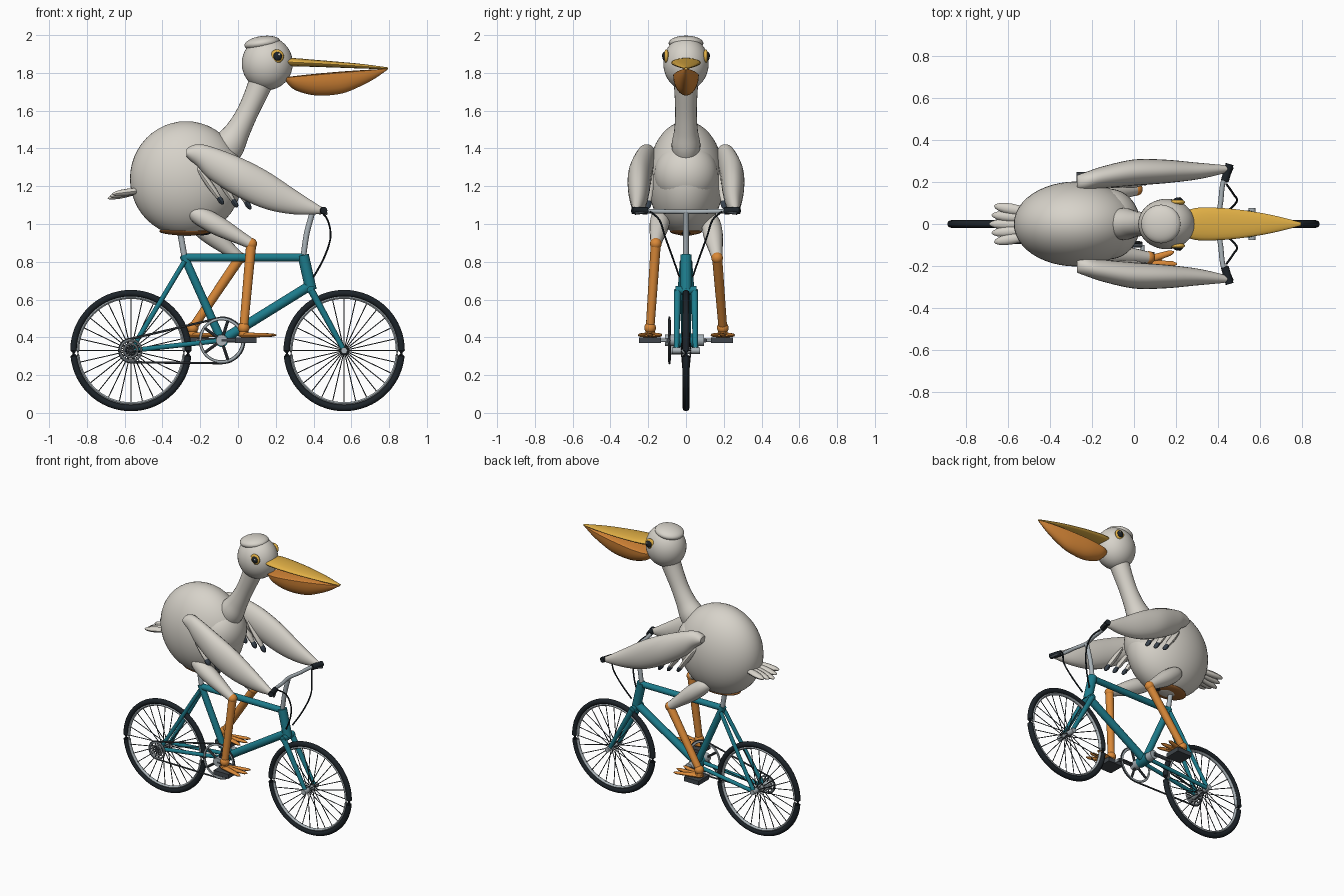
import bpy, bmesh
from math import sin, cos, pi, radians, atan2
from mathutils import Vector as V, Matrix

cube = bpy.data.objects.get("Cube")
if cube:
    bpy.data.objects.remove(cube)


def material(name, r, g, b):
    m = bpy.data.materials.new(name)
    m.use_nodes = True
    m.diffuse_color = (r, g, b, 1)
    m.node_tree.nodes["Principled BSDF"].inputs["Base Color"].default_value = (r, g, b, 1)
    return m


WHITE = material("plumage white", .68, .65, .59)
YELLOW = material("bill yellow", .75, .43, .06)
ORANGE = material("skin orange", .70, .25, .04)
TEAL = material("frame teal", .012, .20, .26)
RUBBER = material("rubber black", .012, .017, .022)
METAL = material("metal grey", .40, .45, .48)
DARK = material("dark steel", .05, .06, .07)
SLATE = material("feather tip slate", .04, .055, .075)
BROWN = material("saddle brown", .35, .13, .03)


def finish(name, mat, bm):
    bmesh.ops.recalc_face_normals(bm, faces=bm.faces)
    me = bpy.data.meshes.new(name)
    bm.to_mesh(me)
    bm.free()
    me.materials.append(mat)
    me.shade_smooth()
    me.set_sharp_from_angle(angle=radians(40))
    ob = bpy.data.objects.new(name, me)
    bpy.context.collection.objects.link(ob)
    return ob


def ellipsoid(name, mat, centre, radii, tilt=0, seg=32):
    bm = bmesh.new()
    bmesh.ops.create_uvsphere(bm, u_segments=seg, v_segments=seg // 2, radius=1)
    bm.transform(Matrix.Translation(centre) @ Matrix.Rotation(tilt, 4, 'Y') @ Matrix.Diagonal((*radii, 1)))
    return finish(name, mat, bm)


def rods(name, mat, segments, r, r2=None, sides=12):
    """Straight round bars between pairs of points, in one object."""
    bm = bmesh.new()
    for p, q in segments:
        p, q = V(p), V(q)
        m = Matrix.Translation((p + q) / 2) @ (q - p).to_track_quat('Z', 'Y').to_matrix().to_4x4()
        bmesh.ops.create_cone(bm, cap_ends=True, segments=sides, radius1=r,
                              radius2=r if r2 is None else r2, depth=(q - p).length, matrix=m)
    return finish(name, mat, bm)


def spline(rows, steps=5):
    """Catmull-Rom through rows of equal length."""
    out = []
    ext = [rows[0], *rows, rows[-1]]
    for a, b, c, d in zip(ext, ext[1:], ext[2:], ext[3:]):
        for i in range(steps):
            t = i / steps
            out.append([(2 * q + (r - p) * t + (2 * p - 5 * q + 4 * r - s) * t * t
                         + (3 * q - p - 3 * r + s) * t ** 3) / 2 for p, q, r, s in zip(a, b, c, d)])
    return out + [list(rows[-1])]


def sweep(name, mat, rows, sides=16, along=None, top=1.0, closed=False):
    """Skin over rows of x, y, z, half width, half height."""
    bm, rings, n = bmesh.new(), [], len(rows)
    for i, (x, y, z, a, b) in enumerate(rows):
        after = rows[(i + 1) % n if closed else min(i + 1, n - 1)]
        t = along or (V(after[:3]) - V(rows[i - 1 if closed else max(i - 1, 0)][:3]))
        side = t.cross(V((0, 0, 1)))
        side = side.normalized() if side.length > 1e-4 else V((0, 1, 0))
        up = side.cross(t).normalized()
        ring = []
        for k in range(sides):
            u, w = cos(2 * pi * k / sides), sin(2 * pi * k / sides)
            ring.append(bm.verts.new(V((x, y, z)) + side * u * a + up * w * b * (top if w > 0 else 1)))
        rings.append(ring)
    for i in range(n if closed else n - 1):
        r, s = rings[i], rings[(i + 1) % n]
        for k in range(sides):
            bm.faces.new((r[k], r[(k + 1) % sides], s[(k + 1) % sides], s[k]))
    if not closed:
        bm.faces.new(rings[0])
        bm.faces.new(rings[-1])
    return finish(name, mat, bm)


def tube(name, mat, pts, r, sides=8):
    return sweep(name, mat, spline([(*p, r, r) for p in pts]), sides)


def hoop(name, mat, centre, radius, a, b, seg=64, sides=10):
    cx, cy, cz = centre
    return sweep(name, mat, [(cx + radius * cos(2 * pi * i / seg), cy, cz + radius * sin(2 * pi * i / seg), a, b)
                             for i in range(seg)], sides, closed=True)


def feather(name, mat, p, q, r):
    p, q = V(p), V(q)
    return sweep(name, mat, [(*p.lerp(q, (1 - cos(pi * i / 8)) / 2), max(r * sin(pi * i / 8), .001),
                              max(r * sin(pi * i / 8), .001) * .7) for i in range(9)], 10)


# Wheels
REAR, FRONT, BB = V((-.567, 0, .33)), V((.562, 0, .33)), V((-.087, 0, .384))
for label, c in (("rear", REAR), ("front", FRONT)):
    hoop(label + "_tyre", RUBBER, c, .304, .018, .018)
    hoop(label + "_rim", METAL, c, .281, .012, .008)
    rods(label + "_hub", METAL, [(c - V((0, .075, 0)), c + V((0, .075, 0)))], .017)
    spokes = []
    for i in range(28):
        a = 2 * pi * i / 28
        d = V((cos(a), 0, sin(a)))
        spokes.append((c + d * .012 + V((0, .025 * (-1) ** i, 0)), c + d * .28))
    rods(label + "_spokes", DARK, spokes, .0028, sides=5)

# Frame
SEAT, HEAD, CROWN = V((-.283, 0, .823)), V((.345, 0, .835)), V((.387, 0, .65))
rods("top_tube", TEAL, [(SEAT, (.35, 0, .823))], .021, sides=16)
rods("seat_tube", TEAL, [(SEAT + V((-.006, 0, .012)), BB)], .022, sides=16)
rods("down_tube", TEAL, [((.378, 0, .672), BB)], .026, sides=16)
rods("head_tube", TEAL, [(HEAD, CROWN)], .03, sides=16)
rods("bottom_bracket_shell", TEAL, [(BB - V((0, .045, 0)), BB + V((0, .045, 0)))], .035, sides=20)
rods("fork_crown", TEAL, [(CROWN - V((0, .055, 0)), CROWN + V((0, .055, 0)))], .022)
for s, label in ((1, "left"), (-1, "right")):
    y = V((0, s, 0))
    rods(label + "_fork_blade", TEAL, [(CROWN + y * .045, FRONT + y * .05)], .019, .013)
    rods(label + "_rear_stays", TEAL, [(SEAT + y * .02 - V((0, 0, .02)), REAR + y * .055),
                                       (BB + y * .03, REAR + y * .055)], .013)

# Seat post and saddle
rods("seat_post", METAL, [(SEAT, (-.305, 0, .95))], .016)
ellipsoid("saddle", BROWN, (-.28, 0, .962), (.137, .085, .022))
ellipsoid("saddle_nose", RUBBER, (-.19, 0, .958), (.05, .03, .018))

# Drivetrain
CY = V((0, -.088, 0))
RING, COG = BB + CY, REAR + CY
hoop("chainring", METAL, RING, .113, .007, .008, 48, 8)
rods("chainring_arms", DARK, [(RING, RING + V((cos(a), 0, sin(a))) * .112)
                              for a in (2 * pi * i / 5 for i in range(5))], .008, sides=8)
for r in (.055, .035):
    hoop("cog_ring", METAL, COG, r, .007, .006, 32, 8)
rods("cog_hub", METAL, [(COG, REAR)], .022)
rods("cog_teeth", DARK, [(COG, COG + V((cos(i * pi / 5), 0, sin(i * pi / 5))) * .055) for i in range(10)], .004, sides=6)
chain = [RING + V((cos(a), 0, sin(a))) * .121 for a in (-pi / 2 + pi * i / 16 for i in range(17))]
chain += [COG + V((cos(a), 0, sin(a))) * .062 for a in (pi / 2 + pi * i / 12 for i in range(13))]
rods("chain", DARK, list(zip(chain, chain[1:] + chain[:1])), .006, sides=6)
rods("crank_axle", METAL, [(BB - V((0, .11, 0)), BB + V((0, .095, 0)))], .03, sides=16)

# Cranks, pedals, legs and feet: one set per side
LEGS = (("left", 1, -.215, (-.24, .13, 1.02), (.01, .165, .82), (-.24, .195, .45)),
        ("right", -1, .041, (-.225, -.13, 1.055), (.07, -.16, .895), (.03, -.19, .45)))
for label, s, px, hip, knee, ankle in LEGS:
    rods(label + "_crank", DARK, [((BB.x, s * .1, BB.z), (px, s * .1, BB.z))], .012)
    rods(label + "_pedal_axle", METAL, [((px, s * .1, BB.z), (px, s * .2, BB.z))], .009)
    bm = bmesh.new()
    bmesh.ops.create_cube(bm, size=1, matrix=Matrix.Translation((px, s * .19, BB.z)) @ Matrix.Diagonal((.115, .115, .03, 1)))
    finish(label + "_pedal", DARK, bm)

    h, k, a = V(hip), V(knee), V(ankle)
    sweep(label + "_thigh", WHITE, spline([(*h.lerp(k, t), r, r) for t, r in
                                           ((-.1, .012), (-.06, .035), (.1, .05), (.4, .052), (.8, .036), (1, .028))]))
    ellipsoid(label + "_knee", ORANGE, k, (.031,) * 3, seg=20)
    rods(label + "_shin", ORANGE, [(k, a)], .027, .023, sides=16)
    ellipsoid(label + "_ankle", ORANGE, a, (.031,) * 3, seg=20)
    rods(label + "_heel", ORANGE, [(a, (a.x, a.y, .415))], .024, .026)
    toes = [V((a.x + .175 - abs(j) * .015, a.y + j * .058, .412)) for j in (-1, 0, 1)]
    heel = V((a.x - .025, a.y, .412))
    for toe in toes:
        sweep(label + "_toe", ORANGE, [(*heel.lerp(toe, t), r, r * .7) for t, r in
                                       ((0, .012), (.1, .02), (.5, .018), (.9, .013), (1, .004))], 10)
    bm = bmesh.new()
    web = [heel + V((.03, .02, 0)), heel + V((.03, -.02, 0)), toes[0].lerp(heel, .25),
           toes[1].lerp(heel, .4), toes[2].lerp(heel, .25)]
    face = bm.faces.new([bm.verts.new(p - V((0, 0, .008))) for p in web])
    lift = bmesh.ops.extrude_face_region(bm, geom=[face])["geom"]
    bmesh.ops.translate(bm, vec=(0, 0, .01), verts=[g for g in lift if isinstance(g, bmesh.types.BMVert)])
    finish(label + "_web", ORANGE, bm)

# Handlebar, grips and cables
tube("stem", METAL, [(.345, 0, .82), (.362, 0, .94), (.385, 0, 1.03), (.395, 0, 1.065)], .015, 12)
half = [(.45, .28, 1.072), (.422, .19, 1.068), (.412, .1, 1.066)]
tube("handlebar", METAL, half + [(.395, 0, 1.065)] + [(x, -y, z) for x, y, z in reversed(half)], .012, 12)
for s, label in ((1, "left"), (-1, "right")):
    rods(label + "_grip", RUBBER, [((.432, s * .205, 1.07), (.455, s * .285, 1.072))], .019)
    rods(label + "_brake_lever", DARK, [((.438, s * .2, 1.068), (.468, s * .27, 1.055))], .007)
    tube(label + "_cable", RUBBER, [(.44, s * .19, 1.065), (.475, s * .14, 1.02), (.49, s * .11, .93),
                                    (.455, s * .07, .82), (.40, s * .035, .72)], .005, 6)

# Body, neck and head
ellipsoid("body", WHITE, (-.275, 0, 1.24), (.297, .202, .304), seg=48)
ellipsoid("chest", WHITE, (-.12, 0, 1.265), (.15, .168, .17), seg=40)
sweep("neck", WHITE, spline([(-.11, 0, 1.33, .06, .08), (-.05, 0, 1.415, .076, .085), (.0, 0, 1.495, .063, .066),
                             (.05, 0, 1.59, .057, .057), (.105, 0, 1.71, .062, .062), (.14, 0, 1.80, .07, .07)]), 24)
ellipsoid("head", WHITE, (.155, 0, 1.85), (.135, .12, .141), seg=40)
ellipsoid("crown_cap", WHITE, (.128, 0, 1.957), (.095, .092, .038), radians(-8))
for s, label in ((1, "left"), (-1, "right")):
    ellipsoid(label + "_eye_ring", YELLOW, (.207, s * .104, 1.888), (.036, .014, .036), seg=24)
    ellipsoid(label + "_pupil", RUBBER, (.21, s * .114, 1.888), (.023, .012, .023), seg=20)
    ellipsoid(label + "_eye_glint", WHITE, (.218, s * .125, 1.897), (.006, .003, .006), seg=10)

# Bill and pouch
X = V((1, 0, 0))
sweep("upper_bill", YELLOW, spline([(.24, 0, 1.858, .06, .02), (.30, 0, 1.856, .077, .022), (.40, 0, 1.851, .077, .019),
                                    (.52, 0, 1.844, .066, .016), (.66, 0, 1.835, .042, .012),
                                    (.795, 0, 1.824, .008, .005)]), 20, X)
POUCH = [(.245, .03, .01), (.29, .058, .062), (.36, .067, .095), (.44, .066, .112), (.55, .056, .11),
         (.64, .043, .083), (.72, .027, .048), (.79, .006, .006)]
sweep("throat_pouch", ORANGE, spline([(x, 0, 1.775 + (x - .25) * .086, a, b) for x, a, b in POUCH]), 24, X, top=.06)

# Wings and under-feathers
WING = [(-.272, .2, 1.376, .03, .02), (-.255, .2, 1.374, .038, .036), (-.215, .207, 1.364, .045, .058),
        (-.15, .222, 1.325, .052, .087), (0, .245, 1.25, .062, .107), (.15, .25, 1.18, .056, .102),
        (.30, .252, 1.117, .04, .066), (.42, .26, 1.078, .021, .026), (.46, .264, 1.07, .01, .012)]
for s, label in ((1, "left"), (-1, "right")):
    sweep(label + "_wing", WHITE, spline([(x, s * y, z, a, b) for x, y, z, a, b in WING]), 24, X)
    for tx, tz in ((-.085, 1.115), (-.01, 1.10), (.06, 1.09)):
        tip, root = V((tx, s * .205, tz)), V((tx - .13, s * .19, 1.30))
        feather(label + "_under_feather", WHITE, root, tip, .026)
        feather(label + "_feather_tip", SLATE, tip.lerp(root, .2), tip + (tip - root) * .06, .021)

# Tail fan
for j in range(-2, 3):
    feather("tail_feather", WHITE, (-.50, j * .028, 1.18), (-.69 + abs(j) * .012, j * .043, 1.135 + abs(j) * .012), .026)
